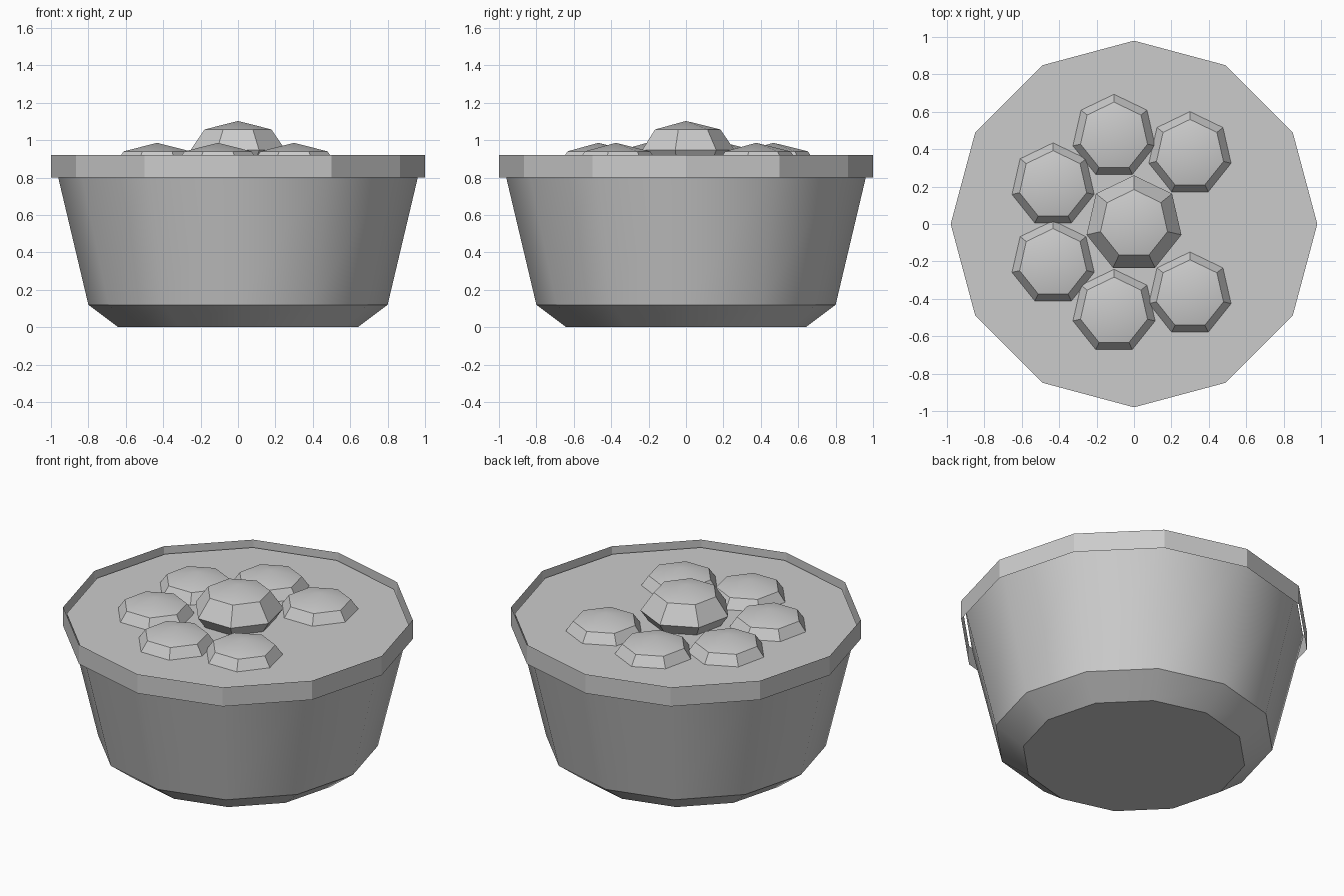
import bpy, bmesh
from math import sin, cos, pi, radians

if "Cube" in bpy.data.objects:
    bpy.data.objects.remove(bpy.data.objects["Cube"])


def revolve(name, profile, sides, start=pi / 2, cap_bottom=False, cap_top=False, smooth=None, loc=(0, 0, 0)):
    """Spin (radius, z) points into a faceted solid; radius 0 makes a pole."""
    bm = bmesh.new()
    rings = []
    for r, z in profile:
        if r == 0:
            rings.append([bm.verts.new((0, 0, z))] * sides)
        else:
            rings.append([bm.verts.new((r * cos(start + 2 * pi * i / sides),
                                        r * sin(start + 2 * pi * i / sides), z))
                          for i in range(sides)])
    for a, b in zip(rings, rings[1:]):
        for i in range(sides):
            j = (i + 1) % sides
            quad = list(dict.fromkeys((a[i], a[j], b[j], b[i])))
            bm.faces.new(quad)
    if cap_bottom:
        bm.faces.new(rings[0][::-1])
    if cap_top:
        bm.faces.new(rings[-1])
    mesh = bpy.data.meshes.new(name)
    bm.to_mesh(mesh)
    bm.free()
    if smooth:
        mesh.shade_smooth()
        mesh.set_sharp_from_angle(angle=radians(smooth))
    obj = bpy.data.objects.new(name, mesh)
    obj.location = loc
    bpy.context.collection.objects.link(obj)
    return obj


# Pot body with chamfered foot
revolve("pot_body", [(0.64, 0), (0.80, 0.12), (0.98, 0.88)], 12,
        cap_bottom=True, smooth=35)

# Flat surface of the contents
revolve("filling_surface", [(0.98, 0.88)], 12, cap_top=True)

# Open, thin rim band
revolve("rim_band", [(1.0, 0.80), (1.0, 0.92)], 12)

# Floating lumps: one raised in the middle, six sunk around it
R, H = 0.26, 0.156
lump = [(0 if k in (0, 4) else R * sin(k * pi / 4), -H * cos(k * pi / 4)) for k in range(5)]
revolve("lump_centre", lump, 7, smooth=30, loc=(0, 0, 0.947))
for i in range(1, 7):
    a = 2 * pi * i / 7
    revolve(f"lump_{i}", lump, 7, smooth=30, loc=(0.48 * cos(a), 0.48 * sin(a), 0.83))
